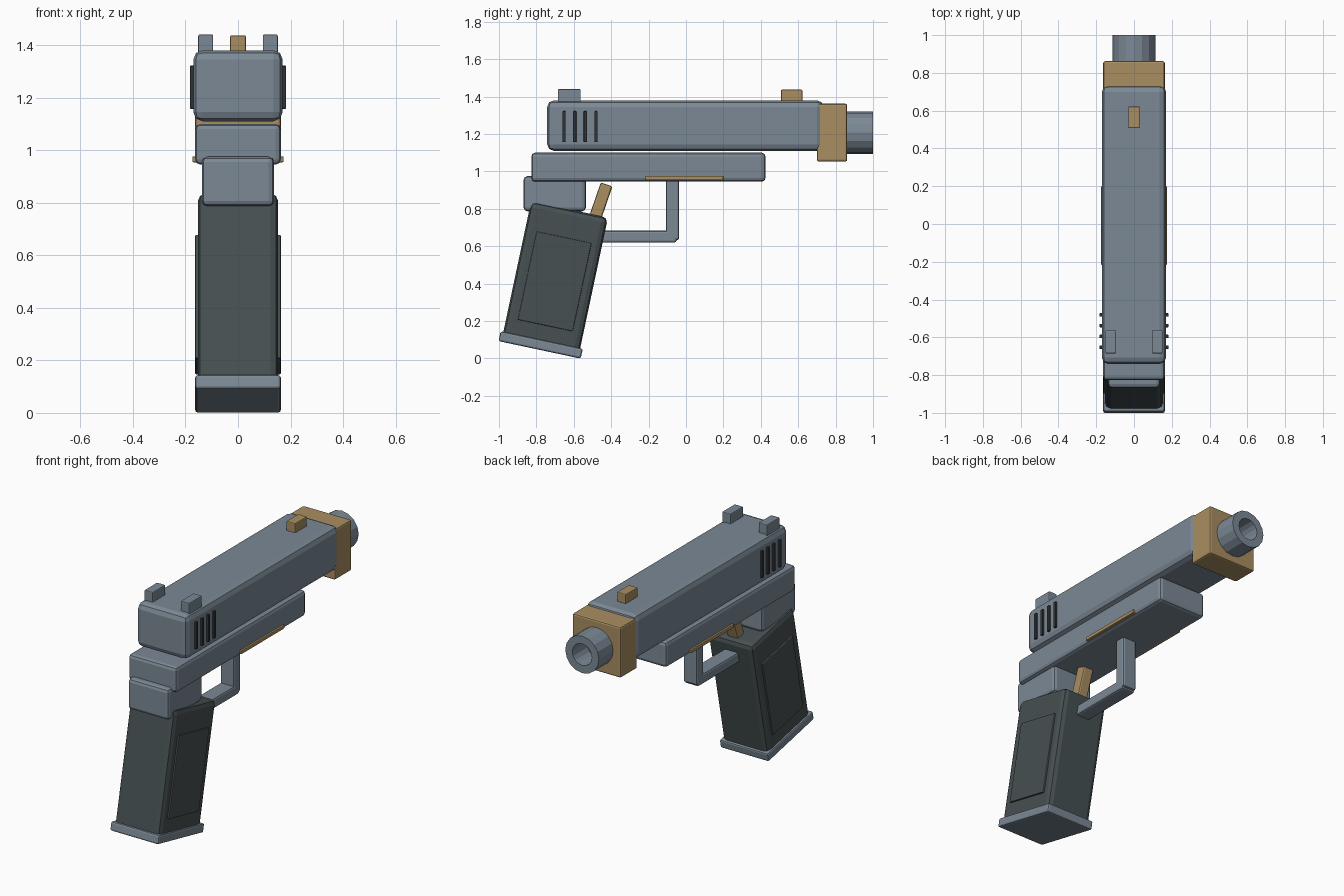
import bpy, bmesh, math
from mathutils import Matrix

if "Cube" in bpy.data.objects:
    bpy.data.objects.remove(bpy.data.objects["Cube"])


def material(name, rgb):
    m = bpy.data.materials.new(name)
    m.diffuse_color = (*rgb, 1)
    m.use_nodes = True
    m.node_tree.nodes["Principled BSDF"].inputs["Base Color"].default_value = m.diffuse_color
    return m


STEEL = material("blue grey steel", (0.20, 0.25, 0.30))
BRONZE = material("bronze", (0.40, 0.27, 0.12))
RUBBER = material("dark rubber", (0.062, 0.080, 0.084))
BLACK = material("near black", (0.028, 0.034, 0.038))


def finish(name, bm, mat):
    bmesh.ops.recalc_face_normals(bm, faces=bm.faces)
    me = bpy.data.meshes.new(name)
    bm.to_mesh(me)
    bm.free()
    me.materials.append(mat)
    ob = bpy.data.objects.new(name, me)
    bpy.context.collection.objects.link(ob)
    return ob


def box(name, mat, x, y, z, bevel=0.0, tilt=0.0, segments=2):
    """Box from (min, max) ranges, tilted about its own centre."""
    bm = bmesh.new()
    bmesh.ops.create_cube(bm, size=1)
    size = [r[1] - r[0] for r in (x, y, z)]
    bmesh.ops.scale(bm, vec=size, verts=bm.verts)
    if bevel:
        bmesh.ops.bevel(bm, geom=bm.edges[:], offset=bevel, segments=segments,
                        profile=0.5, affect='EDGES')
    ob = finish(name, bm, mat)
    ob.location = [(r[0] + r[1]) / 2 for r in (x, y, z)]
    ob.rotation_euler.x = math.radians(tilt)
    return ob


def around(c, size):
    return (c - size / 2, c + size / 2)


# slide and frame
box("slide", STEEL, (-0.17, 0.17), (-0.742, 0.735), (1.11, 1.38), 0.035)
box("frame", STEEL, (-0.163, 0.163), (-0.827, 0.425), (0.945, 1.10), 0.02)
box("frame_tang", STEEL, (-0.137, 0.137), (-0.868, -0.535), (0.787, 0.975), 0.02)

# muzzle block
box("muzzle_block", BRONZE, (-0.163, 0.163), (0.70, 0.862), (1.053, 1.362), 0.01)

# hollow barrel: ring profile spun about the y axis
SIDES, ZC = 16, 1.207
bm = bmesh.new()
rings = []
for r, y in ((0.113, 0.80), (0.113, 1.0), (0.066, 1.0), (0.066, 0.80)):
    rings.append([bm.verts.new((r * math.cos(2 * math.pi * i / SIDES), y,
                                ZC + r * math.sin(2 * math.pi * i / SIDES)))
                  for i in range(SIDES)])
for a, b in zip(rings, rings[1:] + rings[:1]):
    for i in range(SIDES):
        j = (i + 1) % SIDES
        bm.faces.new((a[i], a[j], b[j], b[i]))
finish("barrel", bm, STEEL)

# sights
box("front_sight", BRONZE, (-0.03, 0.03), (0.508, 0.622), (1.36, 1.437), 0.005)
for side, s in (("left", -1), ("right", 1)):
    box(f"rear_sight_{side}", STEEL, around(s * 0.123, 0.057), (-0.685, -0.563),
        (1.36, 1.44), 0.005)
    # slide grip ribs
    for i in range(4):
        box(f"slide_rib_{side}_{i + 1}", BLACK, around(s * 0.172, 0.022),
            around(-0.652 + i * 0.057, 0.018), (1.157, 1.322), 0.003)
    # frame accent strip
    box(f"frame_strip_{side}", BRONZE, around(s * 0.163, 0.022), (-0.217, 0.20),
        (0.954, 0.976), 0.004)
    # grip side panel
    box(f"grip_panel_{side}", RUBBER, around(s * 0.152, 0.022), around(-0.702, 0.30),
        around(0.412, 0.482), 0.005, -12)

# grip and base plate
box("grip", RUBBER, (-0.153, 0.153), around(-0.70, 0.42), around(0.433, 0.745), 0.03, -12)
box("grip_base", STEEL, (-0.163, 0.163), around(-0.777, 0.449), around(0.0725, 0.054),
    0.01, -12)

# trigger and guard
box("trigger", BRONZE, (-0.035, 0.035), around(-0.457, 0.066), around(0.836, 0.20),
    0.01, -19)
box("guard_post", STEEL, (-0.047, 0.047), (-0.107, -0.037), (0.632, 0.96), 0.012)
box("guard_bar", STEEL, (-0.047, 0.047), (-0.50, -0.05), (0.62, 0.683), 0.012)
